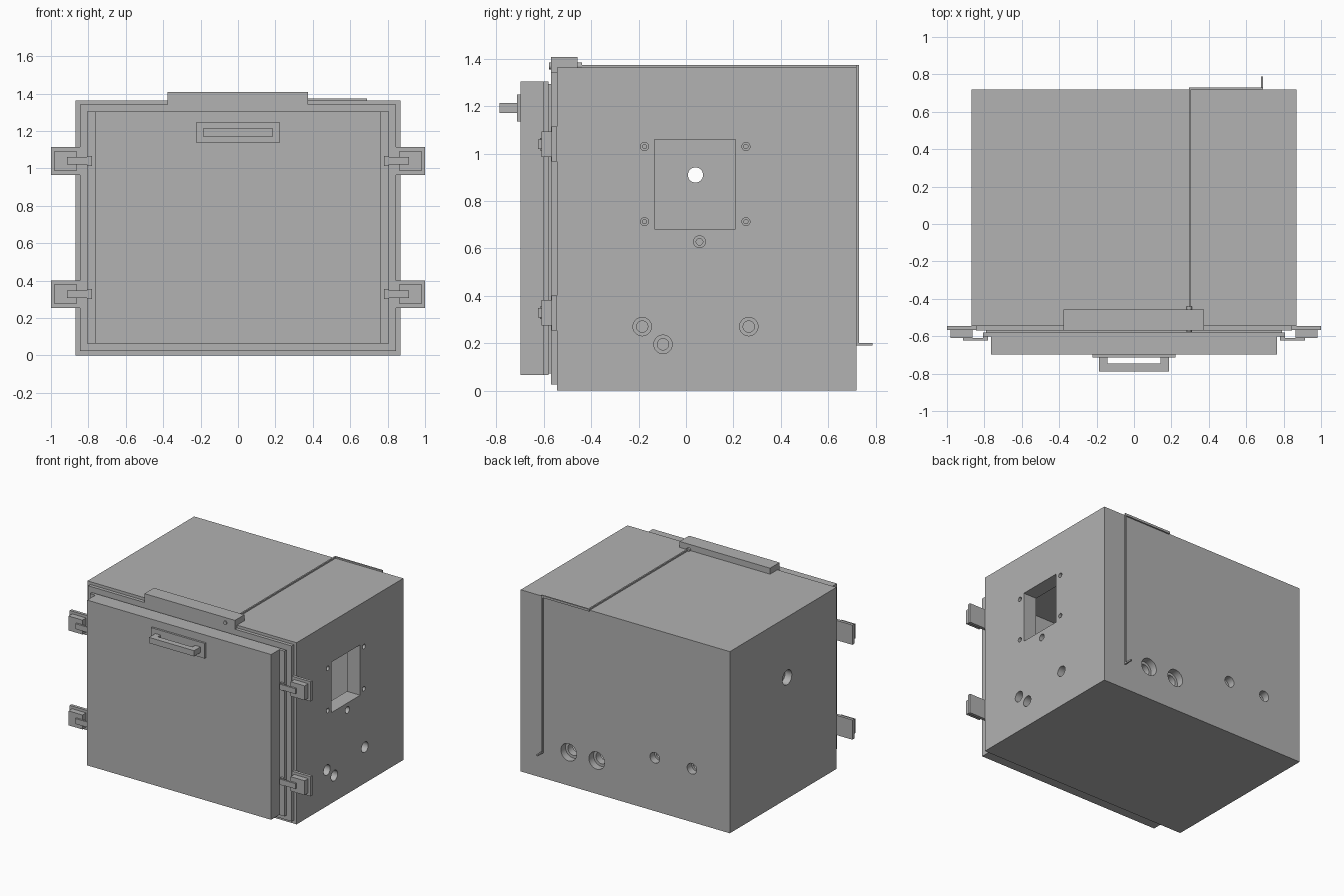
import bpy
import math
from mathutils import Vector

cube = bpy.data.objects.get("Cube")
if cube:
    bpy.data.objects.remove(cube, do_unlink=True)

# Single painted-metal colour
grey = bpy.data.materials.new("plain_grey")
grey.use_nodes = True
GREY = (0.445, 0.445, 0.445, 1)
grey.diffuse_color = GREY
grey.node_tree.nodes["Principled BSDF"].inputs["Base Color"].default_value = GREY


def box(name, x, y, z):
    """Box from (min, max) pairs on each axis."""
    lo, hi = zip(x, y, z)
    bpy.ops.mesh.primitive_cube_add(size=1)
    ob = bpy.context.object
    ob.name = name
    for v in ob.data.vertices:
        v.co = Vector([hi[i] if v.co[i] > 0 else lo[i] for i in range(3)])
    ob.data.materials.append(grey)
    return ob


def rod(name, axis, centre, radius, length):
    rot = (0, math.pi / 2, 0) if axis == "x" else (math.pi / 2, 0, 0)
    bpy.ops.mesh.primitive_cylinder_add(vertices=32, radius=radius, depth=length,
                                        location=centre, rotation=rot)
    ob = bpy.context.object
    ob.name = name
    ob.data.materials.append(grey)
    return ob


def cut(target, cutters):
    for c in cutters:
        mod = target.modifiers.new("cut", "BOOLEAN")
        mod.operation = "DIFFERENCE"
        mod.solver = "EXACT"
        mod.object = c
    bpy.context.view_layer.update()
    graph = bpy.context.evaluated_depsgraph_get()
    mesh = bpy.data.meshes.new_from_object(target.evaluated_get(graph))
    target.modifiers.clear()
    target.data = mesh
    for c in cutters:
        bpy.data.objects.remove(c, do_unlink=True)


def smooth(ob):
    bpy.ops.object.select_all(action="DESELECT")
    ob.select_set(True)
    bpy.context.view_layer.objects.active = ob
    bpy.ops.object.shade_smooth_by_angle(angle=math.radians(30))


# Chamber body, hollow with thick walls
W, FRONT, BACK, TOP, WALL = 0.868, -0.545, 0.72, 1.363, 0.11
body = box("chamber_body", (-W, W), (FRONT, BACK), (0, TOP))
cutters = [box("cavity", (WALL - W, W - WALL), (FRONT - 0.1, BACK - WALL), (WALL, TOP - WALL)),
           box("window", (W - 0.2, W + 0.1), (-0.133, 0.209), (0.681, 1.059))]


def stepped_hole(axis, centre, outer, inner):
    """Wide mouth in the outer half of the wall, narrow bore through it."""
    cutters.append(rod("mouth", axis, centre, outer, WALL))
    cutters.append(rod("bore", axis, centre, inner, WALL * 3))


# Right-hand wall in +x: window screws, sensor port and cable ports
for y in (-0.175, 0.253):
    for z in (0.713, 1.03):
        stepped_hole("x", (W, y, z), 0.017, 0.009)
stepped_hole("x", (W, 0.057, 0.628), 0.025, 0.014)
for y, z in ((-0.185, 0.27), (0.265, 0.27), (-0.097, 0.195)):
    stepped_hole("x", (W, y, z), 0.039, 0.024)
# Opposite wall port and back wall ports
stepped_hole("x", (-W, 0.04, 0.91), 0.055, 0.032)
for x in (0.47, 0.237):
    stepped_hole("y", (x, BACK, 0.25), 0.065, 0.045)
for x in (-0.245, -0.553):
    stepped_hole("y", (x, BACK, 0.40), 0.04, 0.024)
cut(body, cutters)
smooth(body)

# Front frame around the opening
frame = box("front_frame", (-0.845, 0.845), (-0.57, FRONT), (0.025, 1.342))
cut(frame, [box("opening", (WALL - W, W - WALL), (-0.7, -0.4), (WALL, TOP - WALL))])

# Door: gasket, flange and slab
box("door_gasket", (-0.79, 0.79), (-0.58, -0.57), (0.073, 1.293))
box("door_flange", (-0.807, 0.807), (-0.601, -0.58), (0.065, 1.305))
box("door_slab", (-0.764, 0.764), (-0.698, -0.601), (0.065, 1.305))

# Door handle
box("handle_plate", (-0.223, 0.223), (-0.713, -0.698), (1.136, 1.249))
box("handle_bar", (-0.187, 0.187), (-0.788, -0.745), (1.171, 1.214))
for side, s in (("left", 1), ("right", -1)):
    box("handle_leg_" + side, sorted((s * 0.143, s * 0.187)), (-0.745, -0.713), (1.171, 1.214))

# Four clasps
for side, s in (("left", 1), ("right", -1)):
    for level, z in (("lower", 0.328), ("upper", 1.04)):
        def part(name, x0, x1, y0, y1, half):
            box(f"clasp_{name}_{level}_{side}", sorted((s * x0, s * x1)),
                (y0, y1), (z - half, z + half))
        part("plate", 0.845, 1.0, -0.567, FRONT, 0.074)
        part("block", 0.864, 0.98, -0.61, -0.567, 0.054)
        part("lever", 0.78, 0.914, -0.624, -0.61, 0.02)
        part("catch", 0.78, 0.807, -0.617, -0.601, 0.027)

# Control housing on the top front edge
box("top_housing", (-0.378, 0.374), (-0.57, -0.458), (1.342, 1.408))
smooth(rod("cable_bushing", "y", (0.295, -0.509, 1.37), 0.014, 0.138))

# Thin tube over the roof, along the rear edge, down the back and out
T = 0.011
box("tube_roof", (0.3 - T / 2, 0.3 + T / 2), (-0.458, BACK + T), (TOP, TOP + T))
box("tube_rear_edge", (0.3 - T / 2, 0.69), (BACK, BACK + T), (TOP - T / 2, TOP + T))
box("tube_down", (0.69 - T, 0.69), (BACK, BACK + T), (0.19, TOP + T))
box("tube_outlet", (0.69 - T, 0.69), (BACK, 0.788), (0.19, 0.19 + T))
